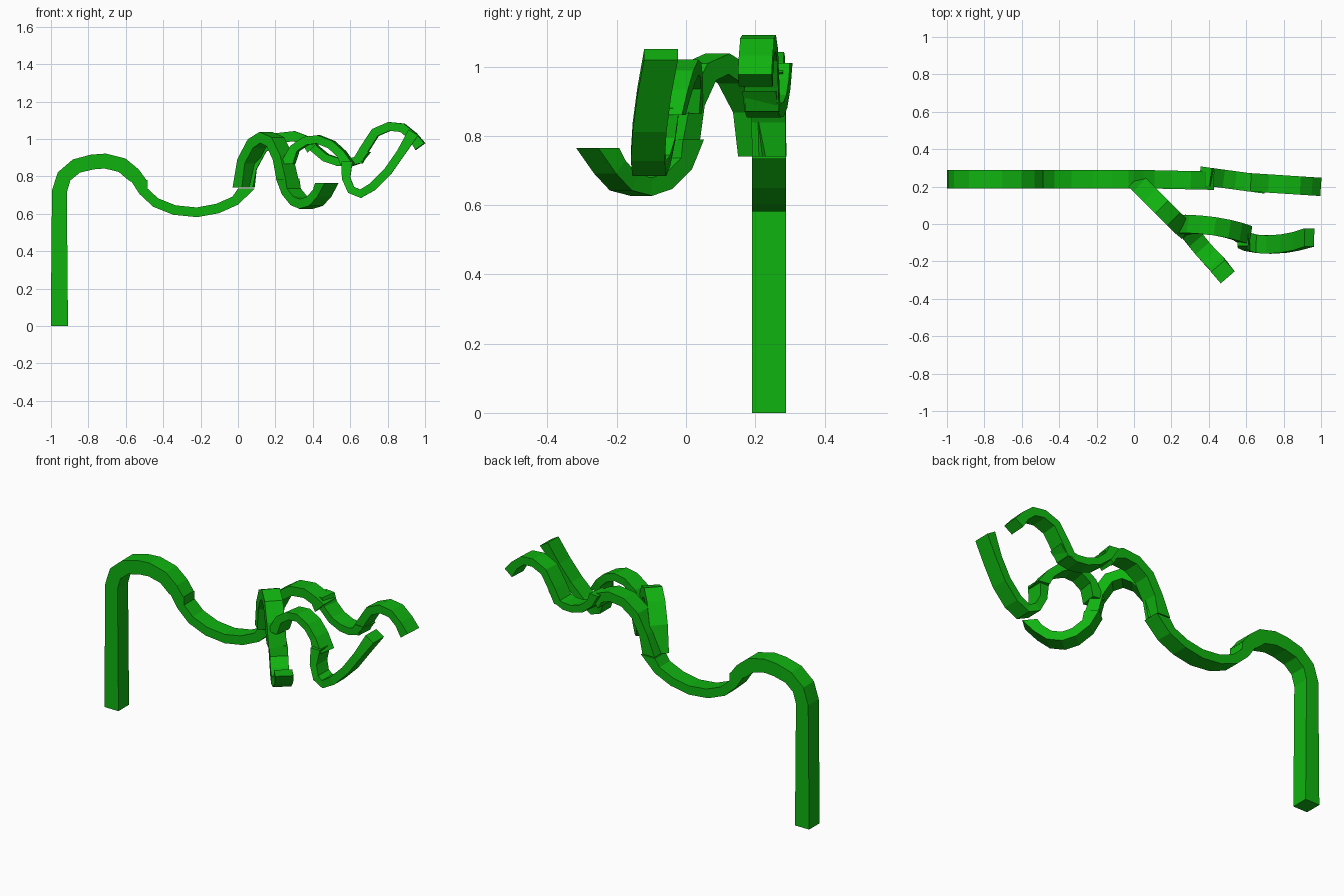
import bpy, bmesh
from mathutils import Vector

cube = bpy.data.objects.get("Cube")
if cube:
    bpy.data.objects.remove(cube, do_unlink=True)

# single vine colour
green = bpy.data.materials.new("vine_green")
green.use_nodes = True
colour = (0.005, 0.45, 0.005, 1)
green.diffuse_color = colour
green.node_tree.nodes["Principled BSDF"].inputs["Base Color"].default_value = colour

WIDTH = 0.098
UP = Vector((0, 0, 1))


def sweep(name, points, end_thick, mid_thick, free_tip=False):
    """Sweep a rectangular section along a path; ends are cut level unless the tip is free."""
    path = [Vector(p) for p in points]
    last = len(path) - 1
    run = path[-1] - path[0]
    side = Vector((-run.y, run.x, 0)).normalized()
    bm = bmesh.new()
    rings = []
    for i, p in enumerate(path):
        before, after = path[max(i - 1, 0)], path[min(i + 1, last)]
        tangent = (p - before).normalized() + (after - p).normalized()
        at_end = i in (0, last)
        if at_end and not (free_tip and i == last):
            tangent = UP * (1 if tangent.z > 0 else -1)
        normal = side.cross(tangent).normalized()
        half = (end_thick if at_end else mid_thick) / 2
        s, n = side * WIDTH / 2, normal * half
        rings.append([bm.verts.new(p + c) for c in (s + n, n - s, -s - n, s - n)])
    for a, b in zip(rings, rings[1:]):
        for k in range(4):
            j = (k + 1) % 4
            bm.faces.new((a[k], a[j], b[j], b[k]))
    bm.faces.new(rings[0])
    bm.faces.new(rings[-1])
    bmesh.ops.recalc_face_normals(bm, faces=bm.faces)
    mesh = bpy.data.meshes.new(name)
    bm.to_mesh(mesh)
    bm.free()
    mesh.materials.append(green)
    obj = bpy.data.objects.new(name, mesh)
    bpy.context.scene.collection.objects.link(obj)
    return obj


def planar(xz, y_start, y_end):
    """Turn front-on points into a path whose y drifts evenly along x."""
    x0, x1 = xz[0][0], xz[-1][0]
    return [(x, y_start + (y_end - y_start) * (x - x0) / (x1 - x0), z) for x, z in xz]


# upright stem bending into the first arch
sweep("stem", planar([(-.955, 0), (-.955, .72), (-.93, .8), (-.865, .855), (-.78, .877),
                      (-.71, .882), (-.62, .86), (-.56, .81), (-.53, .773)], .24, .24), .092, .08)
# first hanging loop
sweep("main_dip", planar([(-.53, .78), (-.505, .72), (-.44, .66), (-.34, .62), (-.22, .608),
                          (-.11, .628), (-.015, .67), (.045, .735)], .24, .24), .09, .052)

# rear branch
sweep("rear_arch", planar([(.04, .74), (.075, .85), (.13, .95), (.21, 1.005), (.3, 1.015),
                           (.365, .99), (.4, .955)], .24, .232), .08, .055, True)
sweep("rear_dip", planar([(.38, 1.01), (.41, .95), (.47, .9), (.54, .876), (.6, .874),
                          (.645, .888), (.675, .93)], .255, .215), .06, .042)
sweep("rear_tip", planar([(.635, .87), (.68, .95), (.735, 1.035), (.81, 1.067), (.88, 1.06),
                          (.935, 1.015), (.975, .96)], .222, .2), .06, .048, True)

# diagonal branch with its curl
sweep("front_arch", [(.03, .21, .74), (.05, .19, .88), (.1, .14, .975), (.15, .09, 1.008),
                     (.2, .04, .985), (.24, 0, .9), (.265, -.02, .78)], .07, .06)
sweep("front_curl", [(.265, -.01, .79), (.285, -.03, .72), (.325, -.08, .67), (.365, -.13, .653),
                     (.41, -.18, .666), (.45, -.22, .71), (.475, -.255, .765)], .08, .052)

# side shoot growing off the diagonal branch
sweep("shoot_arch", [(.265, -.005, .865), (.305, -.002, .95), (.365, -.005, .99),
                     (.43, -.012, .998), (.5, -.025, .97), (.555, -.04, .92),
                     (.59, -.055, .86)], .07, .045)
sweep("shoot_tip", [(.583, -.068, .88), (.578, -.08, .79), (.605, -.095, .728),
                    (.655, -.106, .707), (.72, -.11, .745), (.8, -.105, .825),
                    (.87, -.092, .925), (.938, -.072, 1.035)], .06, .045, True)
